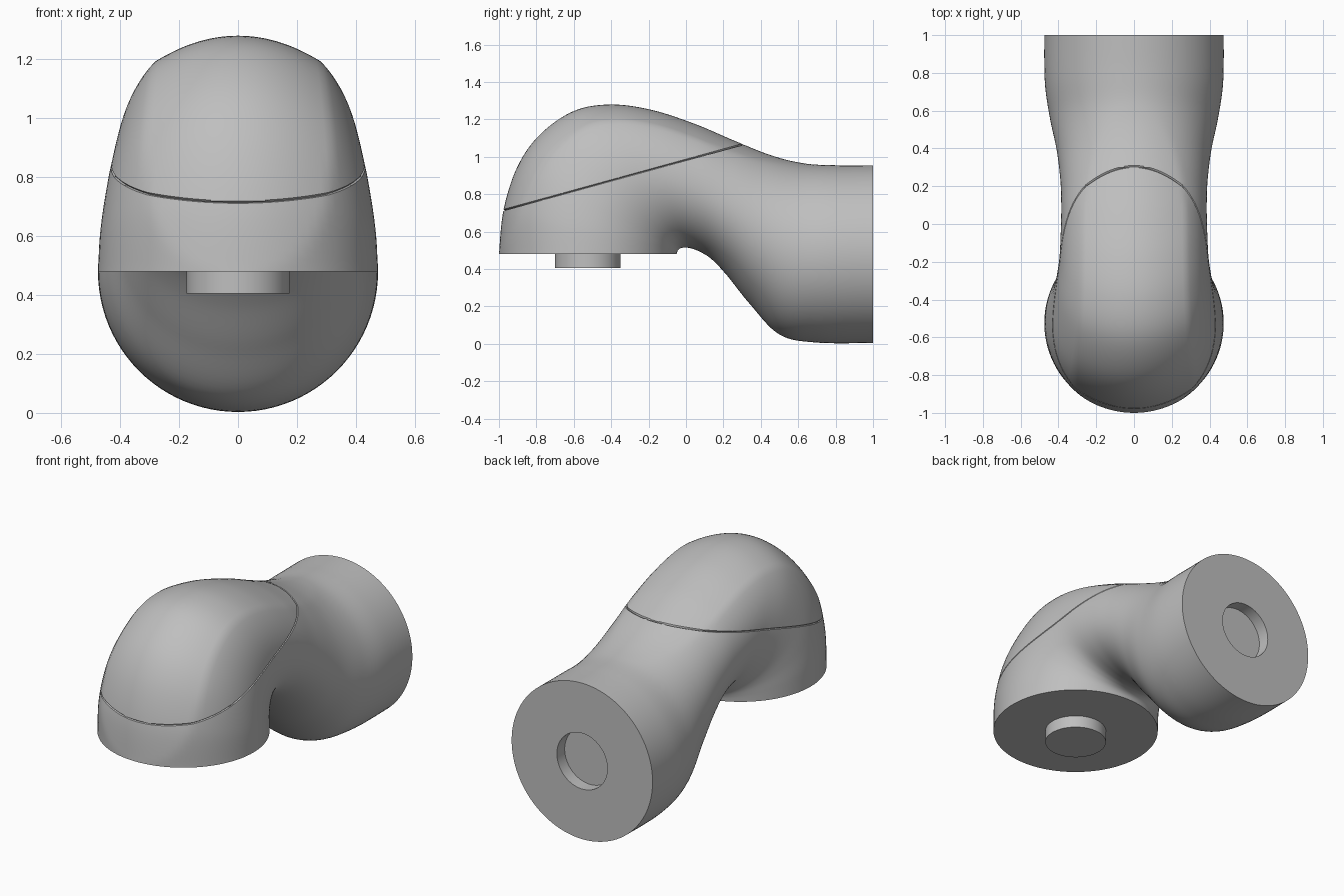
import bpy
import bmesh
import math
from mathutils import Vector

cube = bpy.data.objects.get("Cube")
if cube:
    bpy.data.objects.remove(cube)

RADIUS = 0.475      # both open ends
AXIS_Z = 0.48       # height of the rear flange axis and of the front joint face
FRONT_Y = -0.525    # axis of the front joint
SEGMENTS = 96
STEPS = 8           # rings between neighbouring stations

grey = bpy.data.materials.new("light_grey")
grey.use_nodes = True
colour = (0.52, 0.52, 0.52, 1)
grey.diffuse_color = colour
grey.node_tree.nodes["Principled BSDF"].inputs["Base Color"].default_value = colour

# Stations along the elbow: outer (y, z), inner (y, z), half width, shoulder
STATIONS = [
    (-1, .48, -.05, .48, .475, 1),
    (-.975, .72, -.045, .497, .468, 1.06),
    (-.9, .95, -.035, .508, .45, 1.1),
    (-.78, 1.12, -.02, .514, .43, 1.1),
    (-.6, 1.245, 0, .515, .41, 1.1),
    (-.4, 1.28, .03, .51, .395, 1.1),
    (-.18, 1.25, .08, .49, .388, 1.1),
    (.05, 1.175, .14, .45, .385, 1.1),
    (.25, 1.09, .22, .365, .39, 1.06),
    (.45, 1.01, .34, .215, .41, 1.02),
    (.62, .967, .5, .05, .445, 1),
    (.8, .955, .7, .007, .472, 1),
    (1, .955, 1, .005, .475, 1),
]


def spline(a, b, c, d, t):
    """Smooth curve from b to c."""
    return b + .5 * t * (c - a + t * (2*a - 5*b + 4*c - d + t * (3*(b - c) + d - a)))


def section(bm, station):
    """Oval ring with a flatter crown that meets the flanks in a soft crease."""
    oy, oz, iy, iz, width, shoulder = station
    outer, inner = Vector((0, oy, oz)), Vector((0, iy, iz))
    centre, up = (outer + inner) / 2, (outer - inner) / 2
    ring = []
    for i in range(SEGMENTS):
        a = math.tau * i / SEGMENTS
        u, v = math.cos(a), math.sin(a)
        if v > 0:
            v = min(shoulder * v, 1 - .45 * u * u)
        ring.append(bm.verts.new(centre + up * v + Vector((u * width, 0, 0))))
    return ring


def finish(bm, name):
    bmesh.ops.recalc_face_normals(bm, faces=bm.faces)
    mesh = bpy.data.meshes.new(name)
    bm.to_mesh(mesh)
    bm.free()
    mesh.materials.append(grey)
    ob = bpy.data.objects.new(name, mesh)
    bpy.context.collection.objects.link(ob)
    bpy.ops.object.select_all(action='DESELECT')
    ob.select_set(True)
    bpy.context.view_layer.objects.active = ob
    bpy.ops.object.shade_smooth_by_angle(angle=math.radians(30))
    return ob


# Elbow housing: lofted rings
bm = bmesh.new()
rings = []
last = len(STATIONS) - 1
for s in range(last):
    four = [STATIONS[min(max(s + k, 0), last)] for k in (-1, 0, 1, 2)]
    for j in range(STEPS):
        rings.append(section(bm, [spline(*p, j / STEPS) for p in zip(*four)]))
rings.append(section(bm, STATIONS[last]))

# Rear face with a round socket
SOCKET = .17
for y in (1, .925):
    rings.append(section(bm, (y, AXIS_Z + SOCKET, y, AXIS_Z - SOCKET, SOCKET, 1)))
for a, b in zip(rings, rings[1:]):
    for i in range(SEGMENTS):
        j = (i + 1) % SEGMENTS
        bm.faces.new((a[i], a[j], b[j], b[i]))
bm.faces.new(rings[0])
bm.faces.new(rings[-1])
bmesh.ops.recalc_face_normals(bm, faces=bm.faces)

# Thin slanted groove between the cap and the lower housing
point = Vector((0, -.97, .717))
normal = Vector((0, -.275, 1)).normalized()
for offset in (-.004, .004, 0):
    bmesh.ops.bisect_plane(bm, geom=bm.verts[:] + bm.edges[:] + bm.faces[:], dist=1e-6,
                           plane_co=point + normal * offset, plane_no=normal)
bm.normal_update()
groove = [v for v in bm.verts if abs((v.co - point).dot(normal)) < 1e-5]
inward = [v.normal * .008 for v in groove]
for v, shift in zip(groove, inward):
    v.co -= shift
finish(bm, "elbow_housing")

# Pin under the front joint face
bm = bmesh.new()
bmesh.ops.create_cone(bm, cap_ends=True, segments=64, radius1=.175, radius2=.175, depth=.1)
bmesh.ops.translate(bm, verts=bm.verts, vec=(0, FRONT_Y, AXIS_Z - .025))
finish(bm, "joint_pin")
